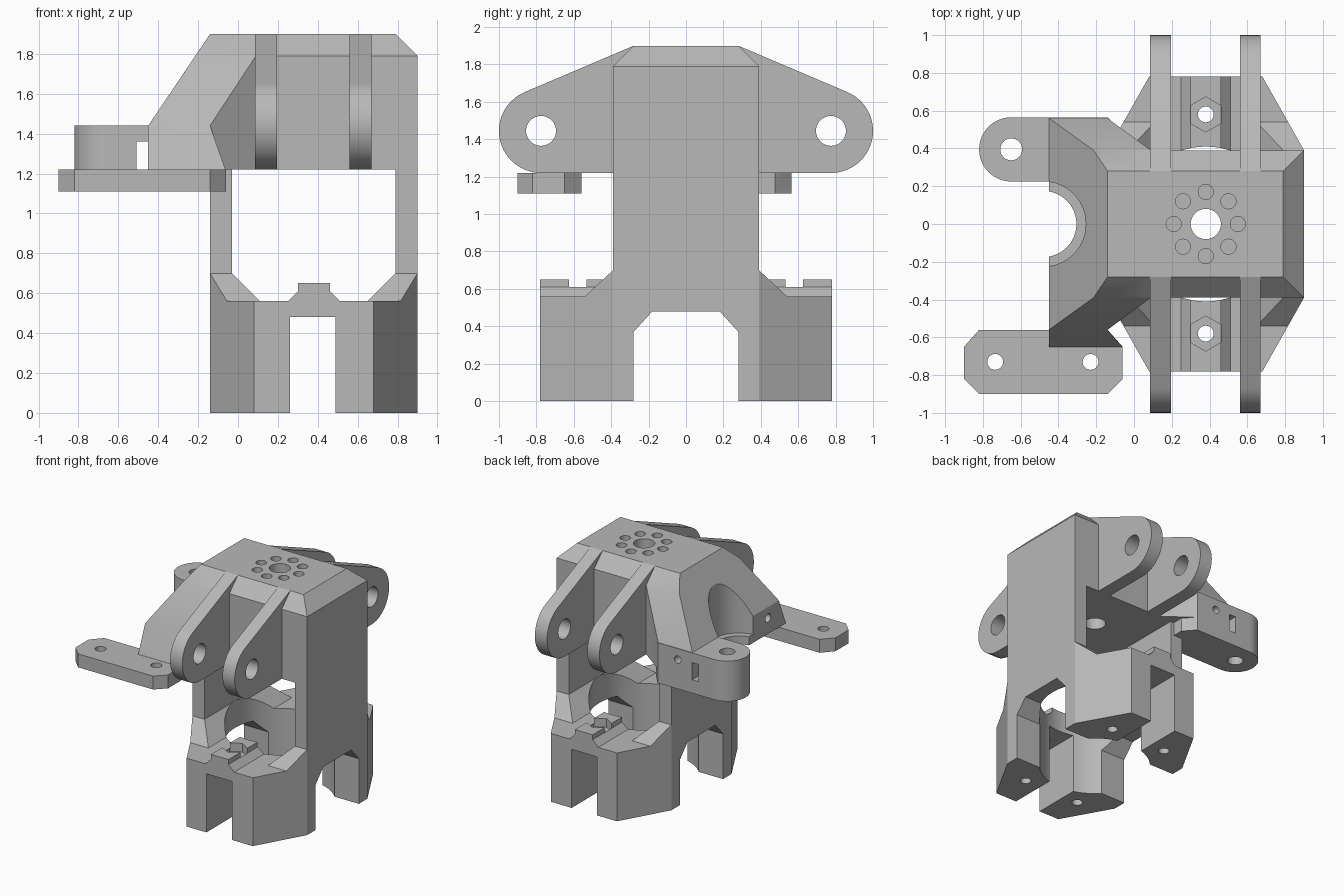
import bpy, bmesh, math
from mathutils import Vector, Matrix

if "Cube" in bpy.data.objects:
    bpy.data.objects.remove(bpy.data.objects["Cube"], do_unlink=True)

grey = bpy.data.materials.new("plain grey")
grey.use_nodes = True
grey.diffuse_color = (0.48, 0.48, 0.48, 1)
grey.node_tree.nodes["Principled BSDF"].inputs["Base Color"].default_value = (0.48, 0.48, 0.48, 1)

CX = 0.38   # main axis


def finish(name, bm):
    bmesh.ops.recalc_face_normals(bm, faces=bm.faces)
    mesh = bpy.data.meshes.new(name)
    bm.to_mesh(mesh)
    bm.free()
    mesh.materials.append(grey)
    ob = bpy.data.objects.new(name, mesh)
    bpy.context.collection.objects.link(ob)
    return ob


def prism(name, outline, lo, hi, axis="z"):
    """Extrude a 2D outline along z (points x,y), x (points y,z) or y (points x,z)."""
    place = {"z": lambda a, b, t: (a, b, t),
             "x": lambda a, b, t: (t, a, b),
             "y": lambda a, b, t: (a, t, b)}[axis]
    bm = bmesh.new()
    face = bm.faces.new([bm.verts.new(place(a, b, lo)) for a, b in outline])
    top = bmesh.ops.extrude_face_region(bm, geom=[face])["geom"]
    shift = Vector(place(0, 0, hi - lo))
    bmesh.ops.translate(bm, vec=shift, verts=[v for v in top if isinstance(v, bmesh.types.BMVert)])
    return finish(name, bm)


def box(name, x0, x1, y0, y1, z0, z1):
    return prism(name, [(x0, y0), (x1, y0), (x1, y1), (x0, y1)], z0, z1)


def hull(name, points):
    bm = bmesh.new()
    for p in points:
        bm.verts.new(p)
    bmesh.ops.convex_hull(bm, input=bm.verts)
    bmesh.ops.dissolve_limit(bm, angle_limit=0.01, verts=bm.verts, edges=bm.edges)
    return finish(name, bm)


def arc(a, b, r, start=0, end=360, n=48):
    count = n if end - start == 360 else n + 1
    return [(a + r * math.cos(math.radians(start + (end - start) * i / n)),
             b + r * math.sin(math.radians(start + (end - start) * i / n))) for i in range(count)]


def rod(a, b, r, lo, hi, axis="z", n=48):
    return prism("cutter", arc(a, b, r, n=n), lo, hi, axis)


def combine(target, tool, op):
    mod = target.modifiers.new("bool", "BOOLEAN")
    mod.operation, mod.solver, mod.object = op, "EXACT", tool
    bpy.context.view_layer.objects.active = target
    bpy.ops.object.modifier_apply(modifier=mod.name)
    bpy.data.objects.remove(tool, do_unlink=True)


def add(target, tool):
    combine(target, tool, "UNION")


def cut(target, tool):
    combine(target, tool, "DIFFERENCE")


def footprint(z0, z1):
    quarter = [(0.30, -0.78), (0.52, -0.39)]
    pts = [(CX + x, y) for x, y in quarter]
    pts += [(x, -y) for x, y in reversed(pts)]
    pts += [(2 * CX - x, y) for x, y in reversed(pts)]
    return prism("lower_base", pts, z0, z1)


# Lower base with nut ridges
base = footprint(0, 0.56)
for s in (-1, 1):
    ridge = [(0.25, 0.5), (0.25, 0.56), (0.30, 0.61), (0.30, 0.65),
             (0.46, 0.65), (0.46, 0.61), (0.51, 0.56), (0.51, 0.5)]
    add(base, prism("ridge", ridge, *sorted((s * 0.3, s * 0.78)), axis="y"))

# Flared feet of the side walls, then the walls
for s in (-1, 1):
    foot = [(CX + s * x, y, z) for x, w, z in
            ((0.52, 0.39, 0.70), (0.41, 0.39, 0.70), (0.27, 0.54, 0.56),
             (0.52, 0.54, 0.56), (0.27, 0.54, 0.50), (0.52, 0.54, 0.50)) for y in (-w, w)]
    gusset = hull("wall_foot", foot)
    combine(gusset, footprint(0.4, 0.8), "INTERSECT")
    add(base, gusset)
    x0, x1 = sorted((CX + s * 0.41, CX + s * 0.52))
    add(base, box("side_wall", x0, x1, -0.39, 0.39, 0.52, 1.22))

# Bore and crossing channels
cut(base, rod(CX, 0, 0.41, -0.1, 0.9, n=64))
cut(base, box("cutter", 0.26, 0.49, -1, 1, -0.1, 0.48))
arch = [(-0.28, -0.1), (0.28, -0.1), (0.28, 0.37), (0.18, 0.48), (-0.18, 0.48), (-0.28, 0.37)]
cut(base, prism("cutter", arch, -0.5, 1.2, "x"))

# Nut pockets, bolt holes and foot holes
for s in (-1, 1):
    hexagon = [(CX + 0.093 * math.sin(math.radians(60 * i)),
                s * 0.58 + 0.093 * math.cos(math.radians(60 * i))) for i in range(6)]
    cut(base, prism("cutter", hexagon, 0.58, 0.8))
    cut(base, rod(CX, s * 0.58, 0.042, 0.3, 0.8, n=24))
    for t in (-1, 1):
        cut(base, rod(CX + t * 0.25, s * 0.5, 0.04, -0.1, 0.12, n=24))

# Upper head block with chamfered top
head = hull("upper_head", [(x, s * y, z) for s in (-1, 1) for x, y, z in
                           ((-0.14, 0.28, 1.9), (0.79, 0.28, 1.9), (-0.14, 0.39, 1.79),
                            (0.90, 0.39, 1.79), (-0.14, 0.39, 1.22), (0.90, 0.39, 1.22))])

# Sloping shoulder, trimmed to its plan outline
sections = [(1.9, -0.14, 0.28, 0.28), (1.79, -0.214, 0.39, 0.39),
            (1.44, -0.45, 0.56, 0.56), (1.22, -0.45, 0.65, 0.56)]
shoulder = hull("shoulder", [(x, y, z) for z, x0, front, back in sections
                             for x in (x0, 0.2) for y in (-front, back)])
plan = [(-0.6, -0.7), (-0.02, -0.7), (-0.14, -0.56), (0.09, -0.39),
        (0.09, 0.39), (-0.14, 0.56), (-0.14, 0.7), (-0.6, 0.7)]
combine(shoulder, prism("trim", plan, 1.1, 2), "INTERSECT")
add(head, shoulder)

# Round ear at the back and flat plate at the front
ear = arc(-0.65, 0.395, 0.17, 90, 270, 24) + [(-0.06, 0.225), (-0.06, 0.475), (-0.14, 0.565)]
add(head, prism("ear", ear, 1.11, 1.44))
plate = [(-0.82, -0.56), (-0.9, -0.65), (-0.9, -0.82), (-0.82, -0.9),
         (-0.14, -0.9), (-0.06, -0.82), (-0.06, -0.65), (-0.14, -0.56)]
add(head, prism("plate", plate, 1.11, 1.22))

# Pairs of hinge lugs, front and back
for s in (-1, 1):
    lug = [(s * y, z) for y, z in
           [(0.2, 1.22)] + arc(0.775, 1.445, 0.225, -90, 66, 30) + [(0.28, 1.9), (0.2, 1.9)]]
    for x0, x1 in ((0.085, 0.195), (0.56, 0.67)):
        add(head, prism("lug", lug, x0, x1, "x"))
    cut(head, rod(s * 0.775, 1.445, 0.08, -0.0, 0.8, "x"))

# Stepped round seat in the shoulder
cut(head, rod(-0.48, 0, 0.225, 1.29, 2.0, n=64))
cut(head, rod(-0.48, 0, 0.175, 1.0, 1.5, n=64))

# Top bore with its ring of small holes
cut(head, rod(CX, 0, 0.08, 1.1, 2))
for i in range(8):
    a = math.radians(45 * i)
    cut(head, rod(CX + 0.17 * math.cos(a), 0.17 * math.sin(a), 0.04, 1.78, 2, n=24))

# Ear, plate and side fixing holes
cut(head, rod(-0.65, 0.395, 0.058, 1, 1.6, n=32))
for x in (-0.735, -0.23):
    cut(head, rod(x, -0.73, 0.042, 1, 1.21 + 0.1, n=24))
cut(head, box("cutter", -0.51, -0.452, 0.1, 0.7, 1.22, 1.36))
cut(head, rod(-0.32, 1.35, 0.03, 0.35, 0.7, "y", n=24))
cut(head, rod(-0.42, 1.35, 0.035, -0.6, -0.25, "x", n=24))

for ob in (base, head):
    bpy.ops.object.select_all(action="DESELECT")
    ob.select_set(True)
    bpy.context.view_layer.objects.active = ob
    bpy.ops.object.shade_smooth_by_angle(angle=math.radians(20))
